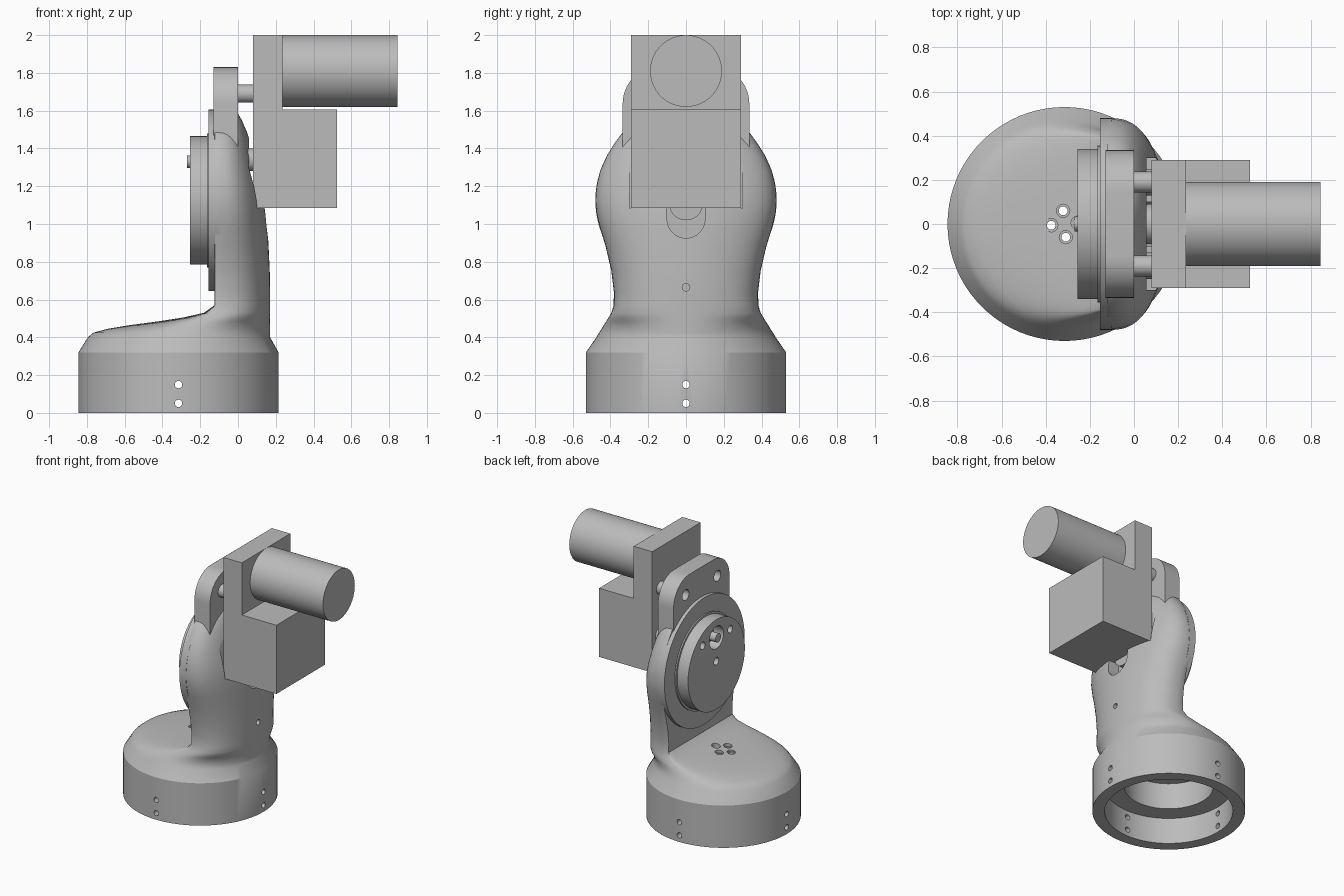
import bpy, bmesh
from math import sin, cos, pi, radians
from mathutils import Vector

cube = bpy.data.objects.get("Cube")
if cube:
    bpy.data.objects.remove(cube, do_unlink=True)

grey = bpy.data.materials.new("plain grey")
grey.use_nodes = True
colour = (0.5, 0.5, 0.5, 1)
grey.diffuse_color = colour
grey.node_tree.nodes["Principled BSDF"].inputs["Base Color"].default_value = colour


def finish(name, bm):
    bmesh.ops.recalc_face_normals(bm, faces=bm.faces)
    mesh = bpy.data.meshes.new(name)
    bm.to_mesh(mesh)
    bm.free()
    mesh.materials.append(grey)
    ob = bpy.data.objects.new(name, mesh)
    bpy.context.collection.objects.link(ob)
    return ob


def cylinder(name, radius, start, end, sides=48):
    start, end = Vector(start), Vector(end)
    axis = end - start
    bm = bmesh.new()
    bmesh.ops.create_cone(bm, cap_ends=True, segments=sides, radius1=radius,
                          radius2=radius, depth=axis.length)
    bm.transform(axis.to_track_quat("Z", "Y").to_matrix().to_4x4())
    bmesh.ops.translate(bm, verts=bm.verts, vec=(start + end) / 2)
    return finish(name, bm)


def prism(name, outline, direction):
    bm = bmesh.new()
    face = bm.faces.new([bm.verts.new(p) for p in outline])
    out = bmesh.ops.extrude_face_region(bm, geom=[face])["geom"]
    bmesh.ops.translate(bm, vec=direction,
                        verts=[v for v in out if isinstance(v, bmesh.types.BMVert)])
    return finish(name, bm)


def box(name, x0, x1, half_y, z0, z1):
    return prism(name, [(x0, -half_y, z0), (x0, half_y, z0),
                        (x0, half_y, z1), (x0, -half_y, z1)], (x1 - x0, 0, 0))


def cut(target, cutter):
    mod = target.modifiers.new("cut", "BOOLEAN")
    mod.operation = "DIFFERENCE"
    mod.solver = "EXACT"
    mod.object = cutter
    bpy.context.view_layer.objects.active = target
    bpy.ops.object.modifier_apply(modifier=mod.name)
    bpy.data.objects.remove(cutter, do_unlink=True)


def smooth(ob, angle=30):
    bpy.ops.object.select_all(action="DESELECT")
    ob.select_set(True)
    bpy.context.view_layer.objects.active = ob
    bpy.ops.object.shade_smooth_by_angle(angle=radians(angle))


def power(value, exponent):
    return abs(value) ** exponent * (1 if value > 0 else -1)


BASE_X, ARM_X, DISC_Z = -0.315, -0.12, 1.125
SIDES = 80

# Base and shoulder rings: height, left end, widest x, right end, half width
rings = [
    (0, -0.845, BASE_X, 0.215, 0.53),
    (0.32, -0.845, BASE_X, 0.215, 0.53),
    (0.4, -0.795, BASE_X, 0.17, 0.475),
    (0.425, -0.765, -0.31, 0.17, 0.46),
    (0.445, -0.69, -0.29, 0.17, 0.447),
    (0.465, -0.57, -0.26, 0.17, 0.435),
    (0.485, -0.42, -0.22, 0.17, 0.422),
    (0.505, -0.29, -0.17, 0.17, 0.41),
    (0.53, -0.18, -0.13, 0.17, 0.395),
    (0.57, -0.125, ARM_X, 0.17, 0.383),
]
# Arm rings: height, right end, half width
for z, right, width in [
        (0.64, 0.17, 0.382), (0.75, 0.168, 0.395), (0.88, 0.162, 0.425),
        (0.97, 0.157, 0.453), (1.05, 0.15, 0.473), (1.125, 0.14, 0.48),
        (1.2, 0.125, 0.474), (1.28, 0.105, 0.455), (1.36, 0.085, 0.42),
        (1.42, 0.07, 0.383), (1.48, 0.05, 0.34), (1.55, 0.02, 0.25),
        (1.6, -0.01, 0.1)]:
    rings.append((z, -0.125, ARM_X, right, width))

bm = bmesh.new()
loops = []
for z, left, mid, right, width in rings:
    blend = (mid - BASE_X) / (ARM_X - BASE_X)
    loop = []
    for i in range(SIDES):
        a = 2 * pi * i / SIDES
        c = cos(a)
        if c >= 0:
            x = mid + (right - mid) * power(c, 1 - 0.28 * blend)
        else:
            x = mid + (mid - left) * power(c, 1 - 0.7 * blend)
        loop.append(bm.verts.new((x, width * sin(a), z)))
    loops.append(loop)
for low, high in zip(loops, loops[1:]):
    for i in range(SIDES):
        j = (i + 1) % SIDES
        bm.faces.new((low[i], low[j], high[j], high[i]))
bm.faces.new(loops[0])
bm.faces.new(loops[-1])
body = finish("base_and_arm", bm)

# Stepped hollow under the base
cut(body, cylinder("hollow", 0.445, (BASE_X, 0, -0.1), (BASE_X, 0, 0.2), 64))
cut(body, cylinder("inner_hollow", 0.31, (BASE_X, 0, 0.1), (BASE_X, 0, 0.4), 64))

# Screw holes through the base wall, on four sides
for z in (0.05, 0.15):
    cut(body, cylinder("hole", 0.02, (BASE_X - 0.7, 0, z), (BASE_X + 0.7, 0, z), 16))
    cut(body, cylinder("hole", 0.02, (BASE_X, -0.7, z), (BASE_X, 0.7, z), 16))

# Four holes in the shoulder top
for i in range(4):
    a = pi / 2 * i + 0.1
    x, y = BASE_X + 0.06 * cos(a), 0.06 * sin(a)
    cut(body, cylinder("hole", 0.02, (x, y, 0.3), (x, y, 0.7), 16))
    cut(body, cylinder("recess", 0.03, (x, y, 0.483), (x, y, 0.7), 16))

# Seat for the gearbox, rounded shaft slot and a screw hole in the arm
cut(body, box("seat", 0.057, 0.4, 0.3, 1.085, 1.7))
cut(body, cylinder("slot_end", 0.1, (0.057, 0, 1.025), (0.4, 0, 1.025)))
cut(body, box("slot", 0.057, 0.4, 0.1, 1.025, 1.2))
cut(body, cylinder("hole", 0.02, (0.1, 0, 0.665), (0.3, 0, 0.665), 16))
smooth(body)

# Flange, collar and hub on the joint face
smooth(cylinder("joint_flange", 0.48, (-0.155, 0, DISC_Z), (-0.1, 0, DISC_Z), 80))
smooth(cylinder("joint_collar", 0.355, (-0.165, 0, DISC_Z), (-0.14, 0, DISC_Z), 64))
hub = cylinder("joint_hub", 0.34, (-0.255, 0, DISC_Z), (-0.14, 0, DISC_Z), 64)
SHAFT_Z = 1.33
for radius, y, z in [(0.085, 0, SHAFT_Z), (0.028, 0.165, SHAFT_Z),
                     (0.028, -0.165, SHAFT_Z), (0.028, 0, SHAFT_Z - 0.18)]:
    cut(hub, cylinder("hub_hole", radius, (-0.3, y, z), (-0.17, y, z), 32))
smooth(hub)
smooth(cylinder("output_shaft", 0.033, (-0.27, 0, SHAFT_Z), (-0.12, 0, SHAFT_Z), 24))

# Mounting plate with rounded top corners
HALF, TOP, ROUND = 0.335, 1.83, 0.19
outline = [(-0.13, -HALF, 1.3), (-0.13, HALF, 1.3)]
for start, side in ((0, 1), (pi / 2, -1)):
    for i in range(13):
        a = start + pi / 2 * i / 12
        outline.append((-0.13, side * (HALF - ROUND) + ROUND * cos(a),
                        TOP - ROUND + ROUND * sin(a)))
plate = prism("mounting_plate", outline, (0.13, 0, 0))
for y in (-0.19, 0.19):
    cut(plate, cylinder("plate_hole", 0.04, (-0.2, y, 1.69), (-0.05, y, 1.69), 24))
smooth(plate)

# Spacers and boss between the arm and the gearbox
for side, y in (("right", -0.19), ("left", 0.19)):
    smooth(cylinder("upper_spacer_" + side, 0.048, (-0.03, y, 1.69), (0.1, y, 1.69), 32))
    smooth(cylinder("lower_spacer_" + side, 0.06, (0.02, y, 1.34), (0.1, y, 1.34), 32))
smooth(cylinder("gearbox_boss", 0.09, (0.02, 0, 1.11), (0.1, 0, 1.11)))

# Stepped gearbox and motor
profile = [(0.08, 1.085), (0.525, 1.085), (0.525, 1.605),
           (0.235, 1.605), (0.235, 2), (0.08, 2)]
prism("gearbox", [(x, -0.29, z) for x, z in profile], (0, 0.58, 0))
smooth(cylinder("motor", 0.19, (0.2, 0, 1.81), (0.845, 0, 1.81), 64))
